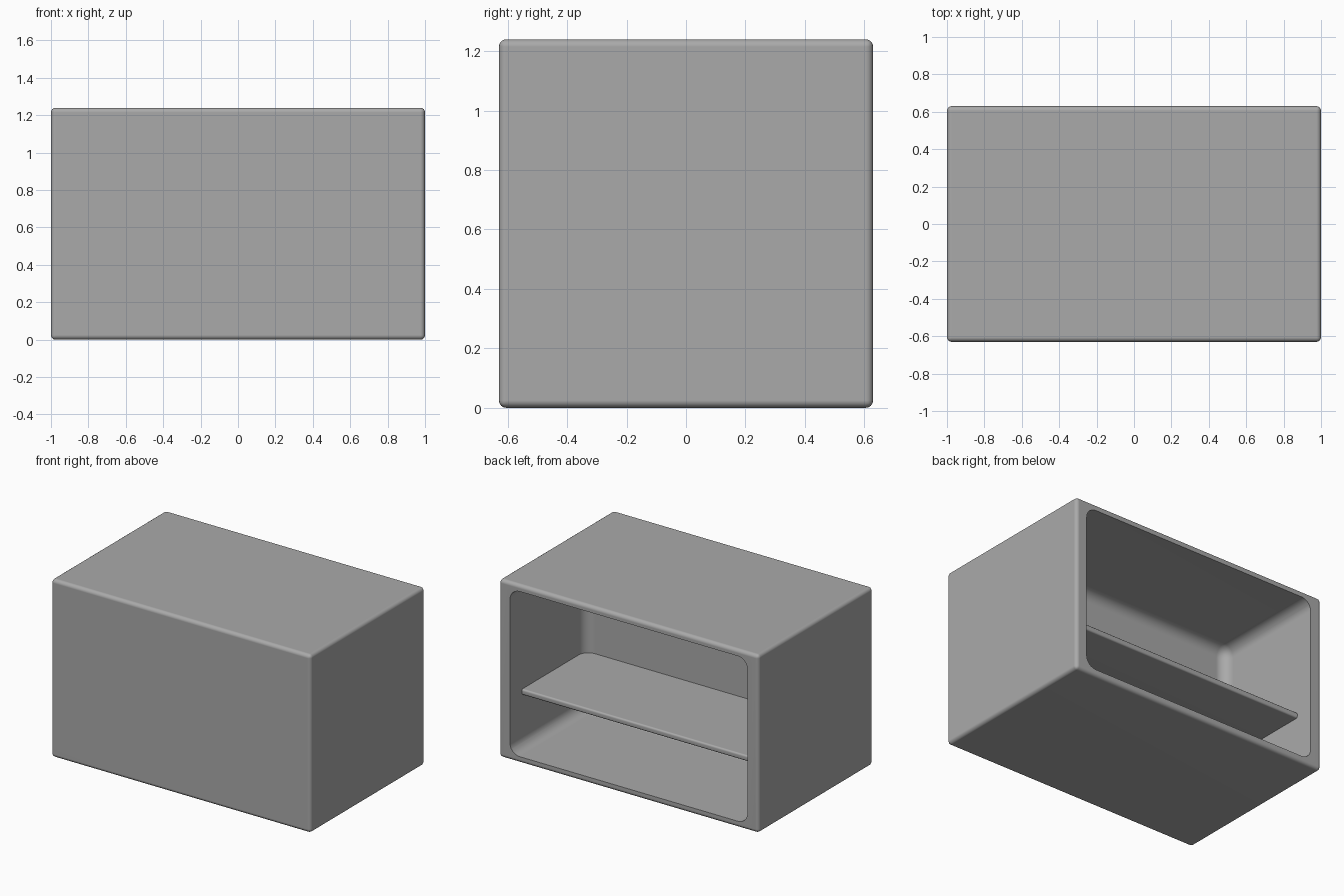
import bpy
import bmesh
from mathutils import Vector

cube = bpy.data.objects.get("Cube")
if cube:
    bpy.data.objects.remove(cube, do_unlink=True)

# Single grey finish
grey = bpy.data.materials.new("plain grey")
grey.use_nodes = True
colour = (0.4, 0.4, 0.4, 1)
grey.diffuse_color = colour
grey.node_tree.nodes["Principled BSDF"].inputs["Base Color"].default_value = colour


def rounded_box(name, low, high, radius, segments):
    """Box between two corners with all edges rounded."""
    low, high = Vector(low), Vector(high)
    bm = bmesh.new()
    bmesh.ops.create_cube(bm, size=1)
    for v in bm.verts:
        v.co = (low + high) / 2 + v.co * (high - low)
    bmesh.ops.bevel(bm, geom=bm.edges[:], offset=radius, segments=segments,
                    profile=0.5, affect='EDGES')
    mesh = bpy.data.meshes.new(name)
    bm.to_mesh(mesh)
    bm.free()
    mesh.materials.append(grey)
    obj = bpy.data.objects.new(name, mesh)
    bpy.context.collection.objects.link(obj)
    return obj


def smooth(obj):
    bpy.ops.object.select_all(action='DESELECT')
    obj.select_set(True)
    bpy.context.view_layer.objects.active = obj
    bpy.ops.object.shade_smooth_by_angle(angle=0.7)
    normals = obj.modifiers.new("even shading", 'WEIGHTED_NORMAL')
    normals.keep_sharp = True


# Cabinet shell with a recess opening to the rear
cabinet = rounded_box("cabinet", (-1, -0.63, 0), (1, 0.63, 1.24), 0.025, 4)
cutter = rounded_box("recess_cutter", (-0.915, -0.2, 0.045),
                     (0.915, 0.9, 1.195), 0.075, 6)
cutter.hide_render = True
cutter.hide_viewport = True

recess = cabinet.modifiers.new("recess", 'BOOLEAN')
recess.operation = 'DIFFERENCE'
recess.solver = 'EXACT'
recess.object = cutter

# Bake the recess so its rim can be marked sharp, then drop the cutter
bpy.context.view_layer.update()
graph = bpy.context.evaluated_depsgraph_get()
cabinet.data = bpy.data.meshes.new_from_object(cabinet.evaluated_get(graph))
cabinet.modifiers.clear()
bpy.data.objects.remove(cutter, do_unlink=True)
smooth(cabinet)

# Shelf spanning the recess, set back from the rim
shelf = rounded_box("shelf", (-0.925, -0.21, 0.405), (0.925, 0.5, 0.445), 0.012, 3)
smooth(shelf)
